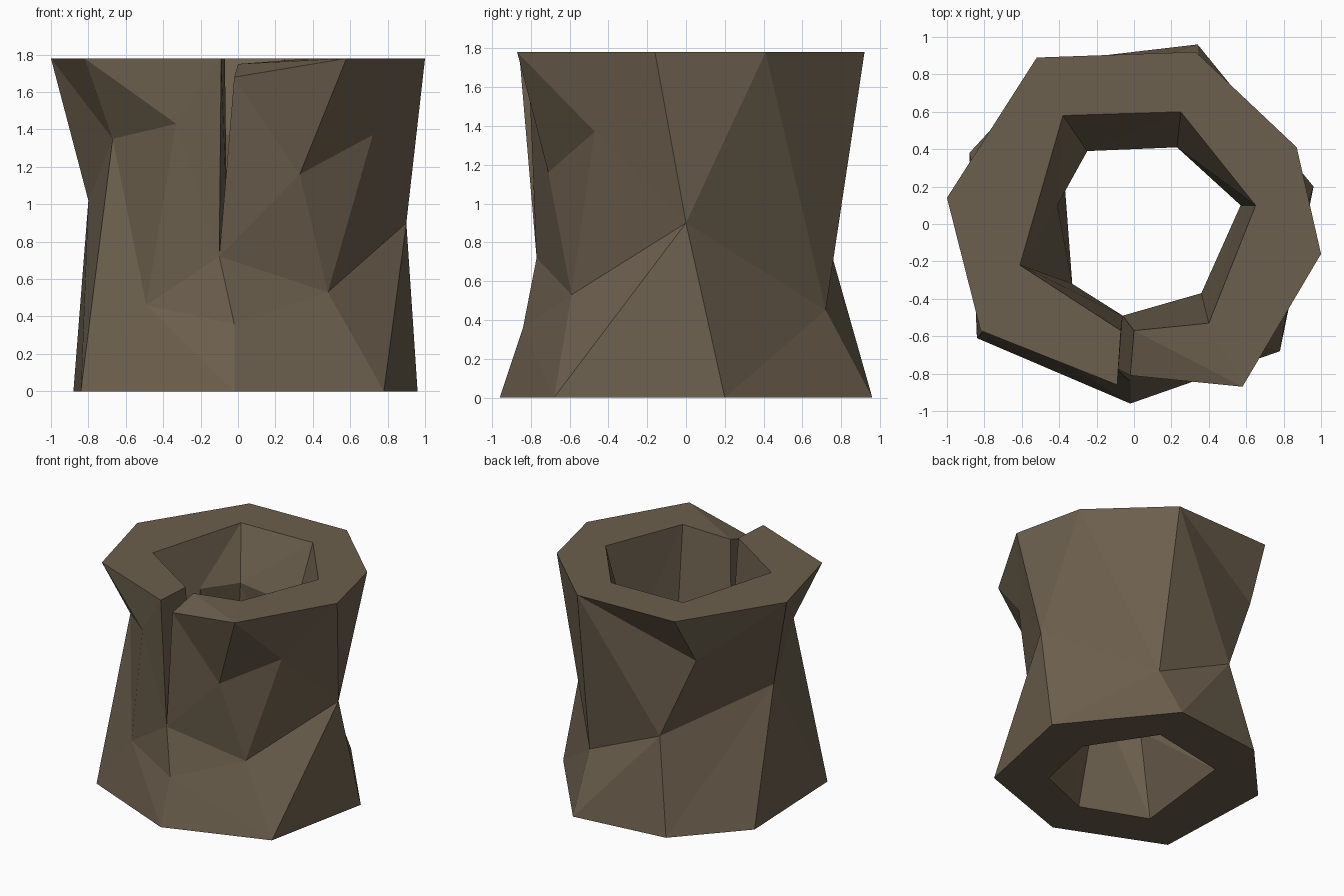
import bpy
import bmesh

default_cube = bpy.data.objects.get("Cube")
if default_cube:
    bpy.data.objects.remove(default_cube, do_unlink=True)

# One flat bark colour for the whole trunk
bark = bpy.data.materials.new("bark brown")
bark.use_nodes = True
bark_colour = (0.15, 0.116, 0.075, 1)
bark.diffuse_color = bark_colour
shader = next(n for n in bark.node_tree.nodes if n.type == 'BSDF_PRINCIPLED')
shader.inputs["Base Color"].default_value = bark_colour
shader.inputs["Roughness"].default_value = 0.9

bm = bmesh.new()


def point(x, y, z):
    return bm.verts.new((x, y, z))


def ring(height, outline):
    """Flat ring of points, listed counter-clockwise from the split."""
    return [point(x, y, height) for x, y in outline]


def add_face(*corners):
    corners = list(dict.fromkeys(corners))
    if len(corners) > 2:
        bm.faces.new(corners)


def stitch(first, second, steps):
    """Fill between two chains; each step advances chain a or chain b."""
    i = j = 0
    for step in steps:
        if step == "a":
            add_face(first[i], second[j], first[i + 1])
            i += 1
        else:
            add_face(first[i], second[j], second[j + 1])
            j += 1


# Top rim: open chains that start and end at the split
top_outer = ring(1.78, [(-.02, -.81), (.58, -.87), (1, -.16), (.87, .41),
                        (.33, .92), (-.52, .89), (-1, .14), (-.82, -.57),
                        (-.09, -.86)])
top_inner = ring(1.78, [(0, -.57), (.40, -.53), (.65, .10), (.25, .60),
                        (-.38, .58), (-.61, -.22), (-.07, -.57)])
top_outer[0].co.z = 1.68
top_inner[0].co.z = 1.75

# Base rim
base_outer = ring(0, [(-.02, -.96), (.78, -.68), (.96, .20), (.34, .96),
                      (-.43, .87), (-.88, .38), (-.84, -.61)])
base_inner = ring(0, [(.03, -.60), (.47, -.42), (.58, .10), (.25, .60),
                      (-.39, .47), (-.49, -.40)])
base_corner = base_outer[-1]
base_outer.append(base_outer[0])
base_inner.append(base_inner[0])

# Chiselled bark points shared by the shoulder and the waist
split_foot = point(-.10, -.77, .72)
right_knot = point(.90, 0, .90)
back_knot = point(.36, .72, .45)
back_ridge = point(-.29, .75, .74)
left_knot = point(-.80, .02, 1.02)
shoulder = [split_foot, point(.33, -.71, 1.16), point(.72, -.47, 1.37),
            right_knot, back_knot, back_ridge, point(-.56, .67, 1.39),
            left_knot, point(-.67, -.42, 1.35), point(-.33, -.75, 1.43),
            split_foot]
waist_front = point(-.02, -.84, .36)
waist = [waist_front, point(.48, -.59, .53), right_knot, back_knot,
         back_ridge, left_knot, base_corner, point(-.49, -.66, .46),
         waist_front]

# Narrow throat inside the hollow, rising to a ledge at the back left
throat = [point(-.06, -.49, .95), point(.36, -.37, .65), point(.57, .10, .70),
          point(.23, .41, 1.33), point(-.25, .39, 1.40),
          point(-.41, .10, 1.42), point(-.33, -.32, .65)]
split_root = throat[0]
throat.append(split_root)

# Outer bark
stitch(top_outer, shoulder, "babababab" "b" "aabbabab")
stitch(shoulder, waist, "baaba" "baba" "aba" "babaab")
stitch(waist, base_outer, "baabab" "aba" "bbaaba")

# Cut ends
stitch(top_outer, top_inner, "ababaab" "ababaab")
stitch(base_outer, base_inner, "abababab" "aabab")

# Hollow
stitch(top_inner, throat, "babababab" "abba")
stitch(throat, base_inner, "abababab" "aabab")

# Split through the front wall
for side in (0, -1):
    add_face(top_outer[side], split_foot, split_root)
    add_face(top_outer[side], split_root, top_inner[side])

bmesh.ops.recalc_face_normals(bm, faces=bm.faces[:])
mesh = bpy.data.meshes.new("hollow_stump")
bm.to_mesh(mesh)
bm.free()
mesh.materials.append(bark)
stump = bpy.data.objects.new("hollow_stump", mesh)
bpy.context.collection.objects.link(stump)
